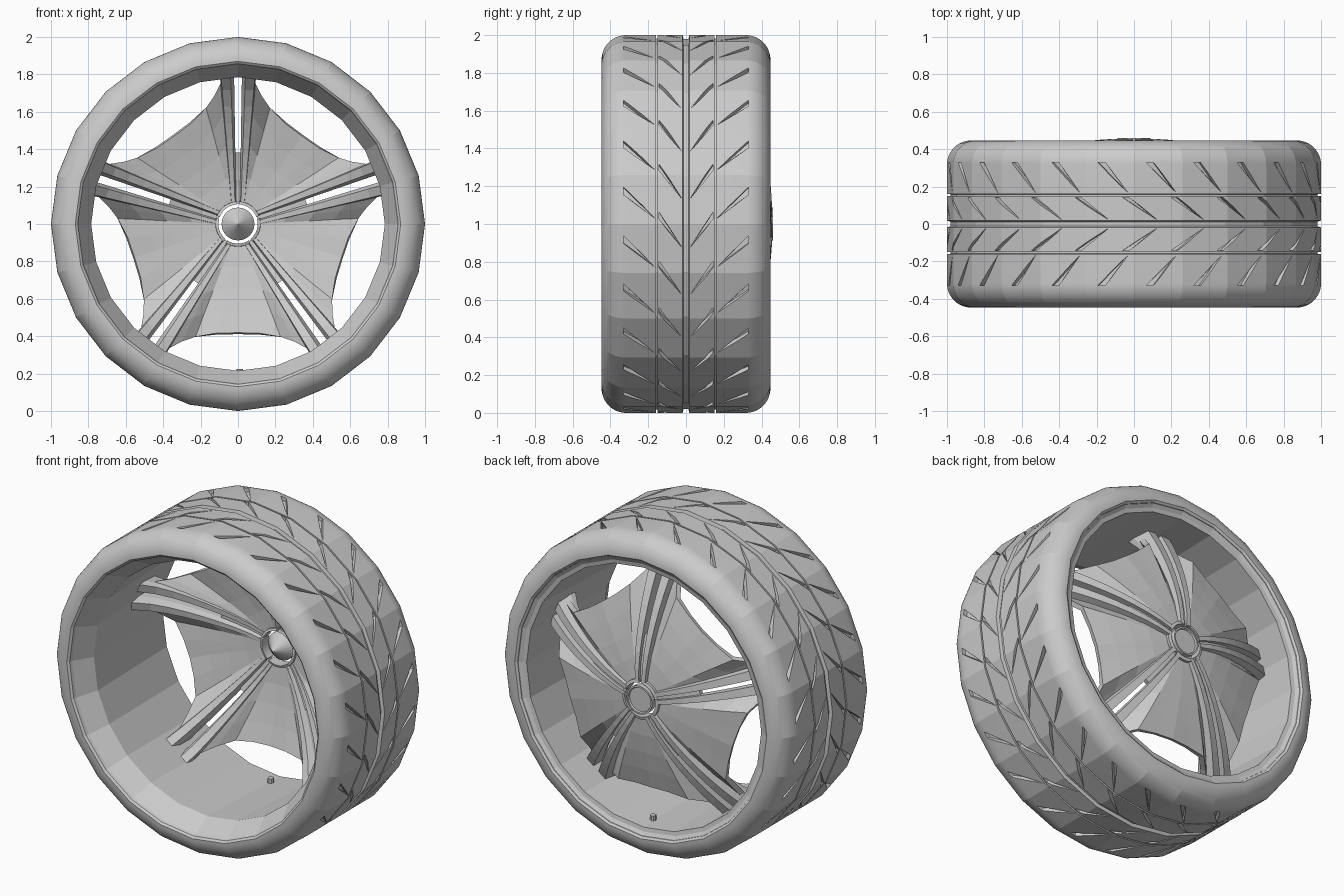
import bpy
import bmesh
from math import sin, cos, pi, radians

if "Cube" in bpy.data.objects:
    bpy.data.objects.remove(bpy.data.objects["Cube"], do_unlink=True)

CENTRE_Z = 1.0
SEGMENTS = 24


def place(r, u, y, angle):
    """Point at radius r and tangential offset u on the ray at the given angle."""
    return (r * cos(angle) - u * sin(angle), y,
            CENTRE_Z + r * sin(angle) + u * cos(angle))


def finish(name, bm):
    bmesh.ops.remove_doubles(bm, verts=bm.verts, dist=1e-5)
    bmesh.ops.recalc_face_normals(bm, faces=bm.faces)
    mesh = bpy.data.meshes.new(name)
    bm.to_mesh(mesh)
    bm.free()
    obj = bpy.data.objects.new(name, mesh)
    bpy.context.collection.objects.link(obj)
    return obj


def activate(obj):
    bpy.ops.object.select_all(action='DESELECT')
    obj.select_set(True)
    bpy.context.view_layer.objects.active = obj


def skin(bm, rings, closed_ends):
    """Join consecutive closed rings of points with quads."""
    rows = [[bm.verts.new(p) for p in ring] for ring in rings]
    n = len(rows[0])
    pairs = zip(rows, rows[1:] if closed_ends else rows[1:] + rows[:1])
    for a, b in pairs:
        for i in range(n):
            j = (i + 1) % n
            bm.faces.new((a[i], a[j], b[j], b[i]))
    if closed_ends:
        bm.faces.new(rows[0])
        bm.faces.new(rows[-1])


def lathe(name, profile):
    """Spin a closed (radius, y) outline around the wheel axis."""
    bm = bmesh.new()
    skin(bm, [[place(r, 0, y, 2 * pi * i / SEGMENTS) for r, y in profile]
              for i in range(SEGMENTS)], False)
    bmesh.ops.dissolve_degenerate(bm, dist=1e-5, edges=bm.edges)
    return finish(name, bm)


# Tyre: half outline with shoulder and grooves, mirrored across y
half = [(0.98, 0.0), (0.98, 0.012), (1.0, 0.018), (1.0, 0.150),
        (0.982, 0.151), (0.982, 0.159), (1.0, 0.160)]
STEPS = 12
for k in range(STEPS + 1):
    t = k / STEPS * pi / 2
    half.append((0.87 + 0.13 * cos(t), 0.317 + 0.13 * sin(t)))
half += [(0.857, 0.437), (0.835, 0.36)]
tyre = lathe("tyre", [(r, -y) for r, y in reversed(half[1:])] + half)

# Chevron tread cuts: tapered wedges, two per side at every step
WEDGES = [[(11.3, 0.33), (9.0, 0.33), (1.8, 0.166)],
          [(3.6, 0.143), (1.6, 0.143), (-7.2, 0.022)]]
bm = bmesh.new()
for i in range(SEGMENTS):
    for side in (-1, 1):
        for wedge in WEDGES:
            rings = [[place(r, 0, side * y, radians(a + 15 * i)) for a, y in wedge]
                     for r in (0.968, 1.04)]
            skin(bm, rings, True)
cutter = finish("tread_cutter", bm)
cutter.hide_render = True
mod = tyre.modifiers.new("tread_cuts", 'BOOLEAN')
mod.operation = 'DIFFERENCE'
mod.solver = 'EXACT'
mod.object = cutter
activate(tyre)
bpy.ops.object.modifier_apply(modifier=mod.name)
bpy.data.objects.remove(cutter, do_unlink=True)
activate(tyre)
bpy.ops.object.shade_smooth_by_angle(angle=radians(8.5))

# Rim barrel with a deep front lip, opening slightly towards a thin back lip
lathe("rim", [(0.86, -0.434), (0.785, -0.30), (0.81, 0.415), (0.835, 0.42),
              (0.86, 0.436), (0.875, 0.41), (0.845, 0.35), (0.845, -0.28),
              (0.875, -0.41)])

# Hub: conical cap inside a collar of five arcs that break at the spokes
lathe("hub_cap", [(0, 0.335), (0.088, 0.425), (0.088, 0.46), (0.078, 0.46),
                  (0.074, 0.45), (0, 0.45)])
bm = bmesh.new()
for n in range(5):
    arc = (radians(54 + 72 * n + 33 * k / 4) for k in range(-4, 5))
    skin(bm, [[place(r, 0, y, a) for r, y in
               ((0.105, 0.385), (0.12, 0.39), (0.124, 0.45), (0.105, 0.455))]
              for a in arc], True)
finish("hub_collar", bm)


def mix(a, b, t):
    return a + (b - a) * t


def front_y(t):
    return mix(0.40, 0.10, t ** 1.5) - 0.055 * t ** 8


def back_y(t):
    return mix(0.455, 0.215, t ** 1.8)


def bar_section(t):
    """Cross-section of one spoke bar as (u, y) corners."""
    f, b = front_y(t), back_y(t)
    return [(mix(0.016, 0.040, t), f), (mix(0.034, 0.092, t), f),
            (mix(0.038, 0.098, t), mix(f, b, 0.3)),
            (mix(0.034, 0.08, t), b), (mix(0.010, 0.021, t), b),
            (mix(0.010, 0.021, t), mix(f, b, 0.4))]


def plate_section(t):
    """Cross-section of the plate that joins two bars."""
    f, b = front_y(t), back_y(t)
    lo, hi = mix(f, b, 0.4), mix(f, b, 0.7)
    w = mix(0.014, 0.026, t)
    return [(-w, lo), (w, lo), (w, hi), (-w, hi)]


R_IN, R_OUT = 0.109, 0.802


def sweep(bm, section, t_end, steps, angle, side=1):
    skin(bm, [[place(mix(R_IN, R_OUT, t), side * u, y, angle) for u, y in section(t)]
              for t in (t_end * k / steps for k in range(steps + 1))], True)


# Five twin-bar spokes, each pair joined by a plate near the hub
for n in range(5):
    angle = radians(90 + 72 * n)
    bm = bmesh.new()
    for side in (-1, 1):
        sweep(bm, bar_section, 1.0, 8, angle, side)
    sweep(bm, plate_section, 0.395, 3, angle)
    finish(f"spoke_{n + 1}", bm)

# Five dished webs: a flat middle panel with raised flanks along the spokes
COLUMNS = [-1, -0.82, -0.62, -0.3, 0, 0.3, 0.62, 0.82, 1]
ROWS = 4


def web_point(s, t, angle):
    a = radians(31) * s
    u = mix(0.115 * sin(a), 0.378 * s, t)
    r = mix(0.115 * cos(a), 0.585 + 0.08 * abs(s) ** 3, t)
    flank = max(0, abs(s) - 0.62) / 0.38
    y = 0.418 - (0.09 + 0.025 * abs(s) + 0.135 * flank) * t ** 1.5
    return place(r, u, y, angle)


for n in range(5):
    angle = radians(54 + 72 * n)
    bm = bmesh.new()
    grid = [[bm.verts.new(web_point(s, k / ROWS, angle)) for s in COLUMNS]
            for k in range(ROWS + 1)]
    for lower, upper in zip(grid, grid[1:]):
        for i in range(len(COLUMNS) - 1):
            bm.faces.new((lower[i], lower[i + 1], upper[i + 1], upper[i]))
    web = finish(f"web_{n + 1}", bm)
    solid = web.modifiers.new("thickness", 'SOLIDIFY')
    solid.thickness = 0.03
    solid.offset = 0

# Air valve at the bottom of the barrel
bm = bmesh.new()
skin(bm, [[place(r, 0.01 + 0.018 * cos(a), 0.31 + 0.018 * sin(a), -pi / 2)
           for a in (2 * pi * k / 8 for k in range(8))] for r in (0.82, 0.775)], True)
finish("air_valve", bm)
